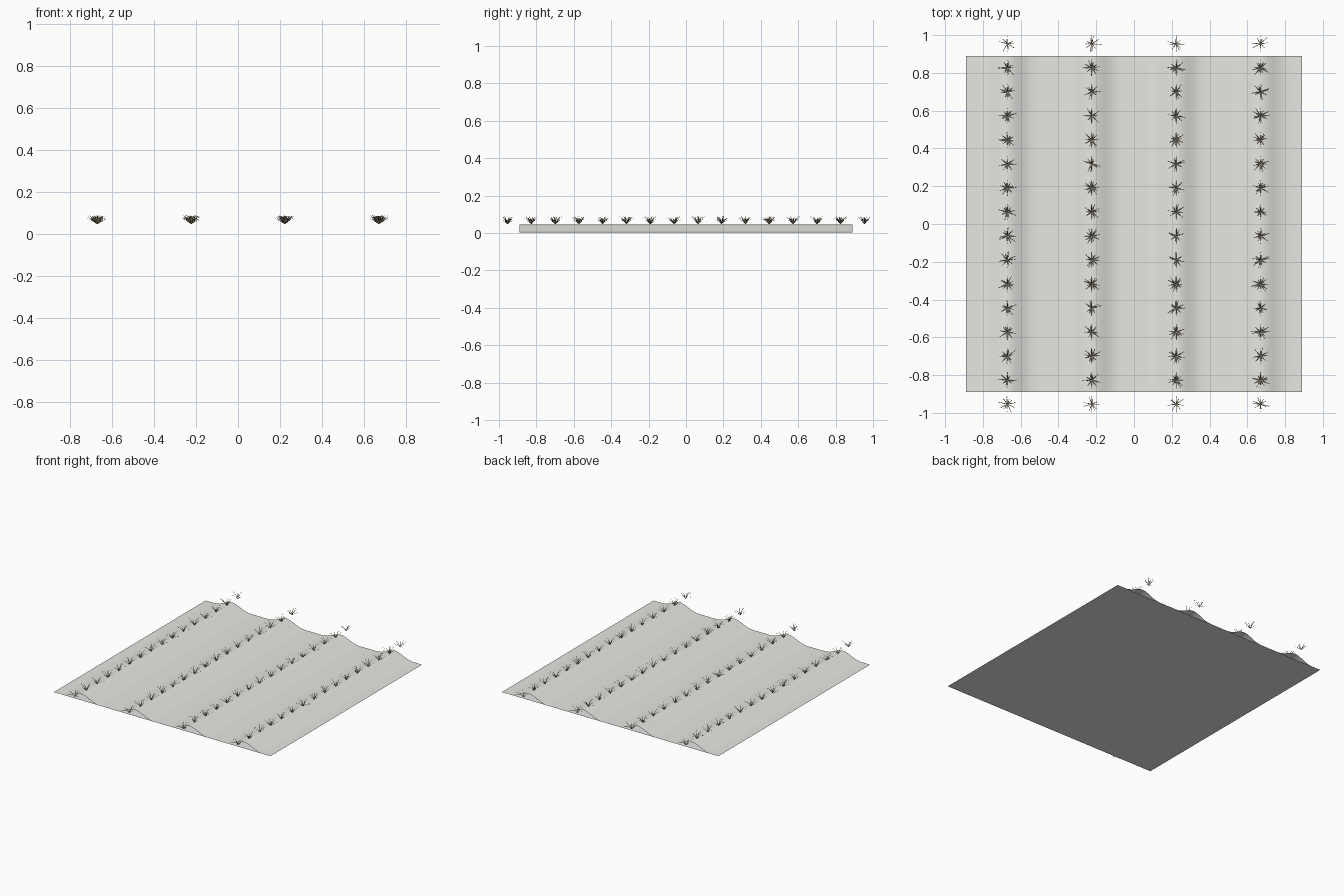
import bpy, bmesh, math, random
from mathutils import Vector

random.seed(11)
cube = bpy.data.objects.get("Cube")
if cube:
    bpy.data.objects.remove(cube, do_unlink=True)

HALF = 0.89                              # half the side of the field
ROWS = [-0.67, -0.223, 0.223, 0.67]      # ridge centres
CREST, REACH = 0.046, 0.18               # ridge height and half width
STEP, PER_ROW = 0.1272, 16               # plant spacing


def material(name, rgb):
    m = bpy.data.materials.new(name)
    m.use_nodes = True
    m.diffuse_color = (*rgb, 1)
    bsdf = m.node_tree.nodes["Principled BSDF"]
    bsdf.inputs["Base Color"].default_value = (*rgb, 1)
    bsdf.inputs["Roughness"].default_value = 0.9
    return m


def finish(bm, name, mats, smooth=False):
    mesh = bpy.data.meshes.new(name)
    bm.to_mesh(mesh)
    bm.free()
    for m in mats:
        mesh.materials.append(m)
    for p in mesh.polygons:
        p.use_smooth = smooth
    obj = bpy.data.objects.new(name, mesh)
    bpy.context.collection.objects.link(obj)
    return obj


soil = material("pale soil", (0.8, 0.8, 0.76))
underside = material("pale grey base", (0.79, 0.79, 0.79))
green = material("olive leaf", (0.38, 0.36, 0.25))
brown = material("brown leaf", (0.5, 0.35, 0.19))


def ridge_height(x):
    d = min(abs(x - r) for r in ROWS)
    bump = (0.5 + 0.5 * math.cos(math.pi * d / REACH)) ** 1.7 if d < REACH else 0
    return 0.002 + (CREST - 0.002) * bump


# Ridged soil: the open profile swept from front to back
bm = bmesh.new()
previous = None
COLUMNS = 160
for i in range(COLUMNS + 1):
    x = -HALF + 2 * HALF * i / COLUMNS
    pair = [bm.verts.new((x, y, ridge_height(x))) for y in (-HALF, HALF)]
    if previous:
        bm.faces.new((previous[0], pair[0], pair[1], previous[1]))
    previous = pair
finish(bm, "ridged_soil", [soil], smooth=True)

# Flat base sheet facing down
bm = bmesh.new()
corners = [(-1, -1), (-1, 1), (1, 1), (1, -1)]
bm.faces.new([bm.verts.new((a * HALF, b * HALF, 0)) for a, b in corners])
finish(bm, "base_sheet", [underside])


def blade(bm, base, angle, length, height, width, mat):
    """A narrow stalk rising outward, with a small pointed leaf at its end."""
    out = Vector((math.cos(angle), math.sin(angle), 0))
    side = Vector((-out.y, out.x, 0))
    up = Vector((0, 0, height))
    last = None
    for t, w in ((0, 0.8), (0.45, 1), (0.7, 0.4), (0.85, 1)):
        mid = base + out * length * t + up * math.sin(t * 1.5)
        pair = [bm.verts.new(mid + side * width * w * s) for s in (-0.5, 0.5)]
        if last:
            bm.faces.new((last[0], pair[0], pair[1], last[1])).material_index = mat
        last = pair
    tip = bm.verts.new(base + out * length + up * math.sin(1.5))
    bm.faces.new((last[0], tip, last[1])).material_index = mat


# Rows of seedlings, the end ones just beyond the soil
for n, row_x in enumerate(ROWS):
    bm = bmesh.new()
    for k in range(PER_ROW):
        y = (k - (PER_ROW - 1) / 2) * STEP
        base = Vector((row_x, y, CREST + 0.002))
        count = random.randint(8, 11)
        for i in range(count):
            angle = math.tau * (i + random.uniform(-0.45, 0.45)) / count
            length = random.uniform(0.022, 0.045) + 0.01 * abs(math.cos(angle))
            height = random.uniform(0.02, 0.042)
            mat = 1 if random.random() < 0.4 else 0
            blade(bm, base, angle, length, height, 0.004, mat)
        # one long leaf each way along the row
        for angle in (math.pi / 2, -math.pi / 2):
            blade(bm, base, angle, 0.046, 0.035, 0.003, 0)
    finish(bm, "seedling_row_" + str(n + 1), [green, brown])
